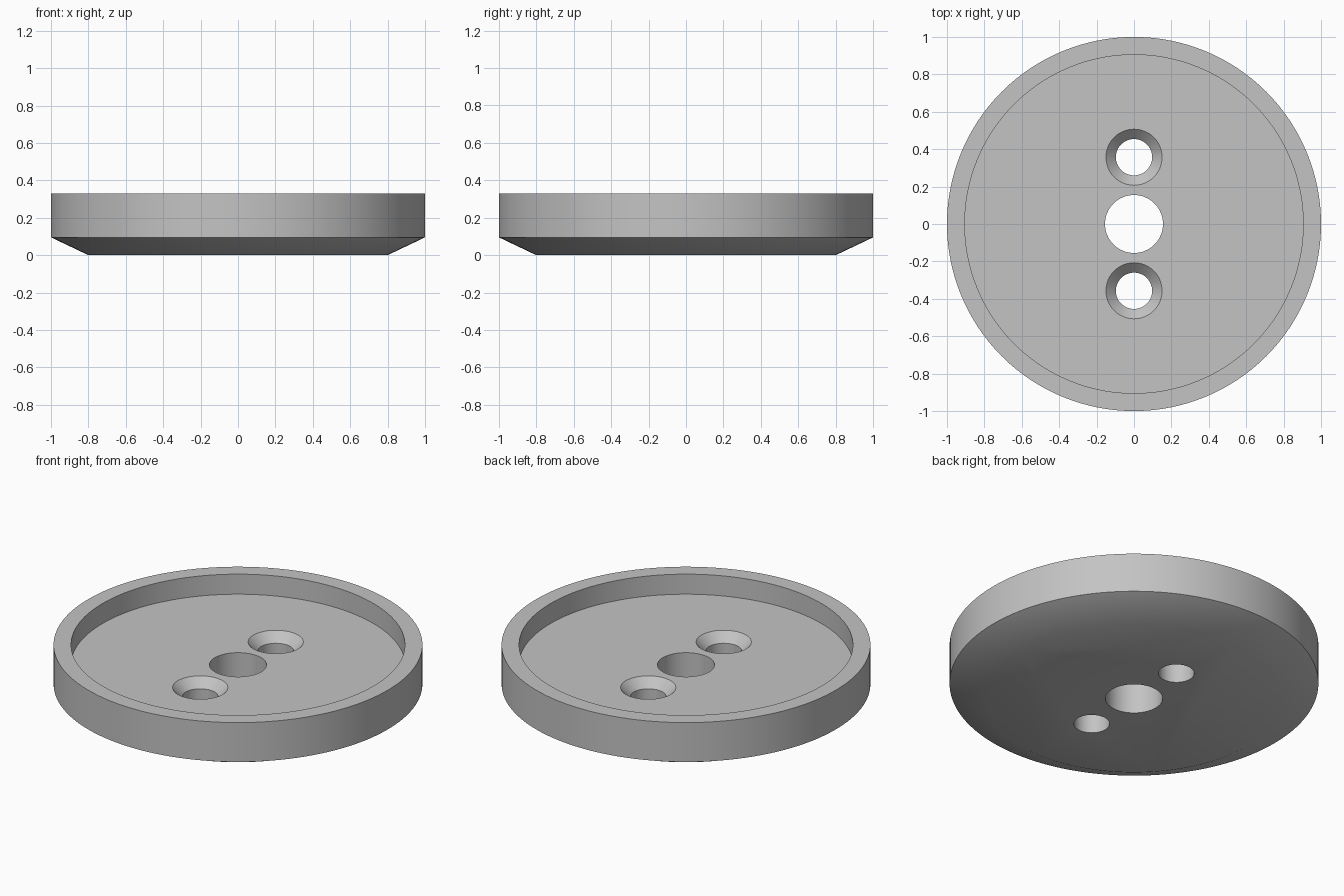
import bpy
import bmesh
import math

cube = bpy.data.objects.get("Cube")
if cube:
    bpy.data.objects.remove(cube, do_unlink=True)

HEIGHT, FLOOR_Z, CHAMFER_Z = 0.33, 0.21, 0.095
RIM_R, RECESS_R, BASE_R = 1.0, 0.905, 0.8
BORE_R, SCREW_R, SINK_R, SCREW_Y = 0.155, 0.097, 0.15, 0.357

grey = bpy.data.materials.new("plain grey")
grey.use_nodes = True
colour = (0.55, 0.55, 0.55, 1)
grey.diffuse_color = colour
grey.node_tree.nodes["Principled BSDF"].inputs["Base Color"].default_value = colour


def turned(name, profile, sides, y=0):
    """Solid of revolution from (radius, z) points, listed bottom to top."""
    bm = bmesh.new()
    rings = []
    for r, z in profile:
        angles = [math.tau * i / sides for i in range(sides)]
        rings.append([bm.verts.new((r * math.cos(a), r * math.sin(a), z)) for a in angles])
    for low, high in zip(rings, rings[1:]):
        for i in range(sides):
            j = (i + 1) % sides
            bm.faces.new((low[i], low[j], high[j], high[i]))
    bm.faces.new(rings[0][::-1])
    bm.faces.new(rings[-1])
    mesh = bpy.data.meshes.new(name)
    bm.to_mesh(mesh)
    bm.free()
    mesh.materials.append(grey)
    obj = bpy.data.objects.new(name, mesh)
    obj.location.y = y
    bpy.context.collection.objects.link(obj)
    return obj


# Dish: chamfered underside, straight wall, rim and recessed floor
dish = turned("round_dish", [(BASE_R, 0), (RIM_R, CHAMFER_Z), (RIM_R, HEIGHT),
                             (RECESS_R, HEIGHT), (RECESS_R, FLOOR_Z)], 128)

# Cutters: central bore and two countersunk screw holes
sink_z = FLOOR_Z - (SINK_R - SCREW_R)
over = 0.02
screw_profile = [(SCREW_R, -over), (SCREW_R, sink_z), (SINK_R, FLOOR_Z), (SINK_R + over, FLOOR_Z + over)]
cutters = [turned("bore_cutter", [(BORE_R, -over), (BORE_R, HEIGHT)], 64)]
for side, y in (("front", -SCREW_Y), ("back", SCREW_Y)):
    cutters.append(turned(side + "_screw_cutter", screw_profile, 48, y))

bpy.context.view_layer.objects.active = dish
for cutter in cutters:
    cutter.hide_render = True
    cut = dish.modifiers.new(cutter.name, "BOOLEAN")
    cut.operation = "DIFFERENCE"
    cut.solver = "EXACT"
    cut.object = cutter
    bpy.ops.object.modifier_apply(modifier=cut.name)
    bpy.data.objects.remove(cutter, do_unlink=True)

# Smooth walls with crisp edges
bpy.ops.object.select_all(action="DESELECT")
dish.select_set(True)
bpy.ops.object.shade_smooth_by_angle(angle=math.radians(30))
